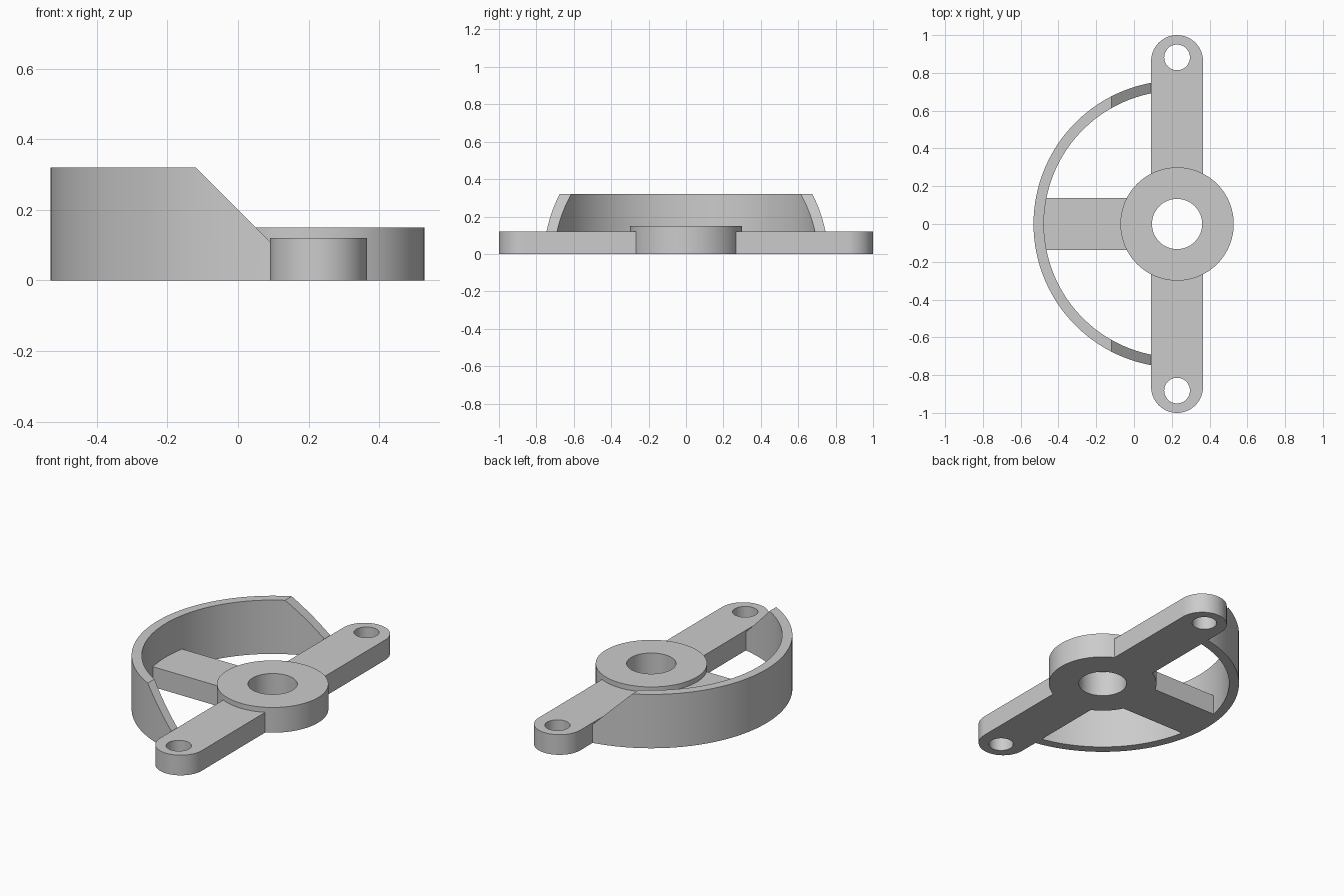
import bpy, bmesh, math

if "Cube" in bpy.data.objects:
    bpy.data.objects.remove(bpy.data.objects["Cube"], do_unlink=True)

CX = 0.228          # hub axis
ARM_W = 0.1375      # half width of arms and spoke
ARM_H = 0.12
END_Y = 1 - ARM_W   # centre of the rounded arm ends

grey = bpy.data.materials.new("plain grey")
grey.use_nodes = True
grey.diffuse_color = (0.6, 0.6, 0.6, 1)
grey.node_tree.nodes["Principled BSDF"].inputs["Base Color"].default_value = (0.6, 0.6, 0.6, 1)


def prism(name, base, move):
    """Close a polygon and extrude it along a vector."""
    bm = bmesh.new()
    face = bm.faces.new([bm.verts.new(p) for p in base])
    out = bmesh.ops.extrude_face_region(bm, geom=[face])
    verts = [g for g in out["geom"] if isinstance(g, bmesh.types.BMVert)]
    bmesh.ops.translate(bm, verts=verts, vec=move)
    bmesh.ops.recalc_face_normals(bm, faces=bm.faces)
    mesh = bpy.data.meshes.new(name)
    bm.to_mesh(mesh)
    bm.free()
    mesh.materials.append(grey)
    obj = bpy.data.objects.new(name, mesh)
    bpy.context.collection.objects.link(obj)
    return obj


def arc(cx, cy, r, start, sweep, n):
    return [(cx + r * math.cos(start + sweep * i / n),
             cy + r * math.sin(start + sweep * i / n)) for i in range(n + 1)]


def upright(name, outline, z0, z1):
    return prism(name, [(x, y, z0) for x, y in outline], (0, 0, z1 - z0))


def disc(name, y, r, z0, z1, n=96):
    return upright(name, arc(CX, y, r, 0, math.tau, n)[:-1], z0, z1)


def combine(target, tool, operation):
    """Apply a boolean and discard the tool."""
    mod = target.modifiers.new(operation, 'BOOLEAN')
    mod.operation, mod.solver, mod.object = operation, 'EXACT', tool
    bpy.context.view_layer.update()
    evaluated = target.evaluated_get(bpy.context.evaluated_depsgraph_get())
    mesh = bpy.data.meshes.new_from_object(evaluated)
    target.modifiers.clear()
    target.data = mesh
    bpy.data.objects.remove(tool, do_unlink=True)


# Curved guard rim, with its top sloping down to the cross arm
rim = disc("guard_rim", 0, 0.76, 0, 0.32, 160)
combine(rim, disc("rim_bore", 0, 0.705, -0.1, 0.5, 160), 'DIFFERENCE')
side = [(-0.7, -0.1), (0.11, -0.1), (0.11, 0.09), (-0.12, 0.32), (-0.16, 0.36), (-0.7, 0.36)]
combine(rim, prism("rim_side_profile", [(x, -1, z) for x, z in side], (0, 2, 0)), 'INTERSECT')

# Long cross arm with rounded ends
outline = arc(CX, END_Y, ARM_W, 0, math.pi, 32) + arc(CX, -END_Y, ARM_W, math.pi, math.pi, 32)
bracket = upright("guard_bracket", outline, 0, ARM_H)

# Hub, spoke and rim join the arm
combine(bracket, disc("hub", 0, 0.3, 0, 0.15), 'UNION')
spoke = [(-0.5, -ARM_W), (CX, -ARM_W), (CX, ARM_W), (-0.5, ARM_W)]
combine(bracket, upright("spoke", spoke, 0, ARM_H), 'UNION')
combine(bracket, rim, 'UNION')

# Through holes: hub bore and one bolt hole in each arm end
for y, r in ((0, 0.133), (0.882, 0.068), (-0.882, 0.068)):
    combine(bracket, disc("hole", y, r, -0.1, 0.5, 64), 'DIFFERENCE')

# Smooth curved walls, keep the rims crisp
bpy.ops.object.select_all(action='DESELECT')
bracket.select_set(True)
bpy.context.view_layer.objects.active = bracket
bpy.ops.object.shade_smooth_by_angle(angle=math.radians(30))
